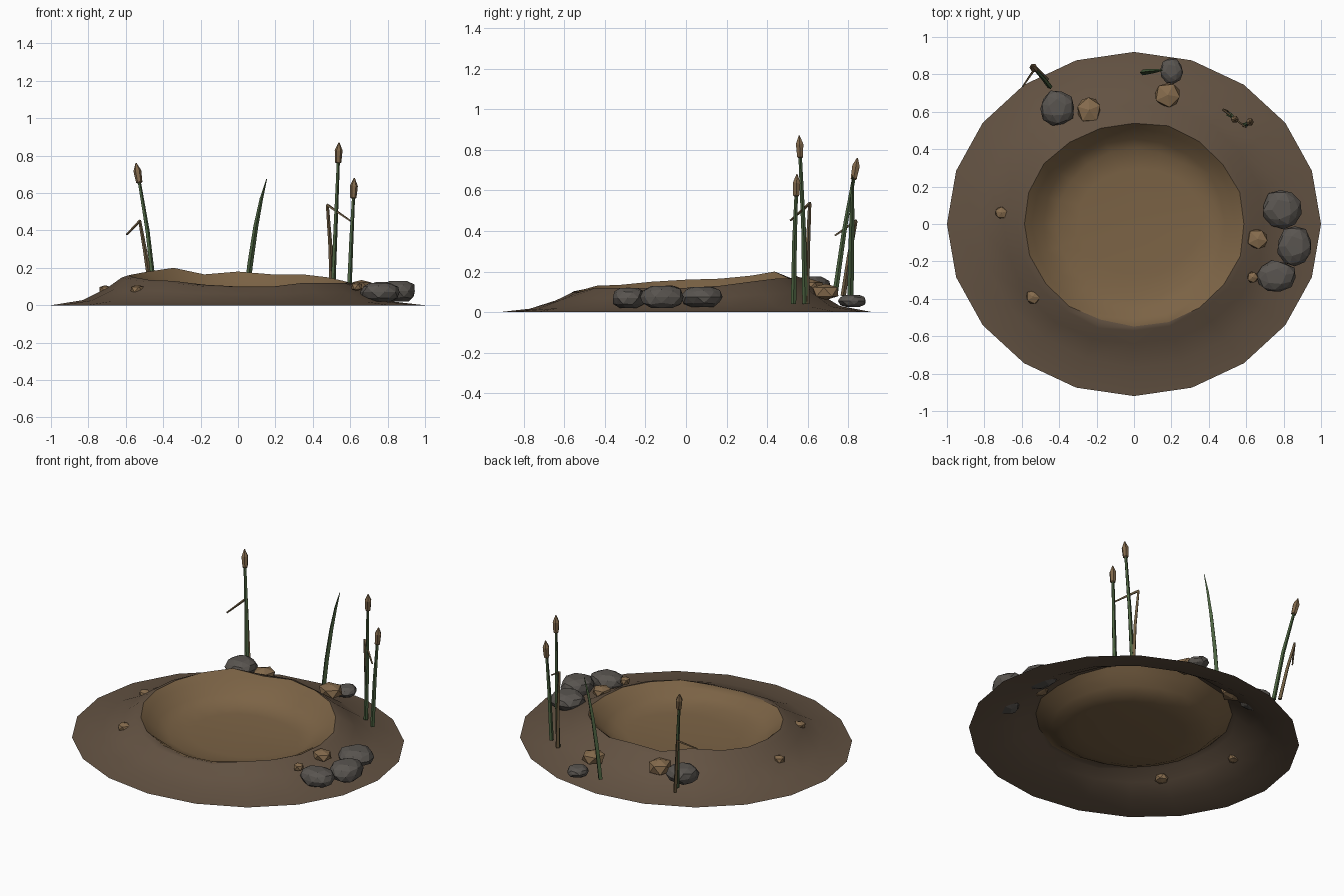
import bpy, bmesh, math, random
from mathutils import Vector, Matrix

if "Cube" in bpy.data.objects:
    bpy.data.objects.remove(bpy.data.objects["Cube"])

random.seed(4)


def mat(name, col):
    m = bpy.data.materials.new(name)
    m.diffuse_color = (*col, 1)
    m.use_nodes = True
    m.node_tree.nodes["Principled BSDF"].inputs["Base Color"].default_value = m.diffuse_color
    return m


EARTH = mat("earth", (0.125, 0.085, 0.055))
MUD = mat("mud", (0.2, 0.125, 0.06))
GREY = mat("grey_stone", (0.1, 0.09, 0.08))
TAN = mat("tan_stone", (0.24, 0.15, 0.075))
GREEN = mat("reed_green", (0.07, 0.12, 0.05))
DRY = mat("dry_reed", (0.16, 0.11, 0.055))
HEAD = mat("seed_head", (0.22, 0.14, 0.07))


def finish(bm, name, mats, smooth=None):
    me = bpy.data.meshes.new(name)
    bm.to_mesh(me)
    bm.free()
    for m in mats:
        me.materials.append(m)
    ob = bpy.data.objects.new(name, me)
    bpy.context.collection.objects.link(ob)
    if smooth:
        bpy.ops.object.select_all(action='DESELECT')
        ob.select_set(True)
        bpy.context.view_layer.objects.active = ob
        bpy.ops.object.shade_smooth_by_angle(angle=math.radians(smooth))
    return ob


# Crater mound: open shell, rings from outer edge over the rim to the floor
RIM = [.12, .13, .15, .165, .165, .18, .165, .20, .18, .165,
       .16, .15, .135, .13, .11, .10, .10, .12, .12, .12]
N = len(RIM)
# (x radius, y radius, share of rim height, base height, centre x, centre y)
RINGS = [(1, .92, 0, 0, 0, 0), (.83, .76, .17, 0, 0, 0), (.70, .645, .58, 0, 0, 0),
         (.625, .575, .93, 0, 0, 0), (.59, .545, 1, 0, 0, 0), (.55, .51, .72, .01, 0, 0),
         (.49, .46, .25, .03, 0, 0), (.43, .40, 0, .035, .01, 0), (.33, .285, 0, .025, .03, .015)]
bm = bmesh.new()
rings = []
for k, (rx, ry, share, base, cx, cy) in enumerate(RINGS):
    ring = []
    for i, h in enumerate(RIM):
        a = 2 * math.pi * i / N
        j = 1 + (random.uniform(-.015, .015) if 0 < k else 0)
        ring.append(bm.verts.new((cx + rx * j * math.cos(a), cy + ry * j * math.sin(a), base + share * h)))
    rings.append(ring)
for k in range(len(rings) - 1):
    for i in range(N):
        j = (i + 1) % N
        f = bm.faces.new((rings[k][i], rings[k][j], rings[k + 1][j], rings[k + 1][i]))
        f.material_index = 1 if k >= 4 else 0
mid = bm.verts.new((.03, .015, .02))
for i in range(N):
    bm.faces.new((rings[-1][i], rings[-1][(i + 1) % N], mid)).material_index = 1
finish(bm, "crater_mound", [EARTH, MUD], 40)


# Stones: flattened faceted lumps
def stone(name, x, y, z, rx, ry, rz, m, sub=2):
    bm = bmesh.new()
    bmesh.ops.create_icosphere(bm, subdivisions=sub, radius=1)
    rot = Matrix.Rotation(random.uniform(0, 6), 3, 'Z')
    for v in bm.verts:
        p = rot @ (v.co * random.uniform(.92, 1.06))
        pz = max(-.8, min(.8, p.z)) / .8
        v.co = (x + p.x * rx, y + p.y * ry, z + pz * rz)
    finish(bm, name, [m])


STONES = [(.79, .08, .075, .105, .105, .05, GREY, 2), (.86, -.12, .075, .095, .11, .055, GREY, 2),
          (.76, -.28, .07, .11, .085, .05, GREY, 2), (.66, -.08, .105, .06, .06, .03, TAN, 1),
          (.635, -.285, .1, .033, .033, .025, TAN, 1), (-.41, .62, .125, .095, .095, .05, GREY, 2),
          (-.24, .61, .12, .07, .075, .045, TAN, 1), (.2, .82, .055, .062, .068, .03, GREY, 2),
          (.18, .69, .1, .075, .072, .04, TAN, 1), (-.71, .06, .085, .036, .036, .022, TAN, 1),
          (-.54, -.39, .085, .042, .042, .025, TAN, 1)]
for i, s in enumerate(STONES):
    stone(f"stone_{i + 1}", *s)


# Reeds: tubes swept along a few points
def tube(name, pts, radii, m, sides=5):
    bm = bmesh.new()
    pts = [Vector(p) for p in pts]
    rings = []
    for i, p in enumerate(pts):
        d = (pts[min(i + 1, len(pts) - 1)] - pts[max(i - 1, 0)]).normalized()
        q = Vector((0, 0, 1)).rotation_difference(d)
        rings.append([bm.verts.new(p + q @ Vector((radii[i] * math.cos(t), radii[i] * math.sin(t), 0)))
                      for t in (2 * math.pi * s / sides for s in range(sides))])
    for a, b in zip(rings, rings[1:]):
        for s in range(sides):
            t = (s + 1) % sides
            bm.faces.new((a[s], a[t], b[t], b[s]))
    bm.faces.new(rings[0][::-1])
    bm.faces.new(rings[-1])
    finish(bm, name, [m])


def cattail(name, base, middle, top, length=.11):
    base, middle, top = Vector(base), Vector(middle), Vector(top)
    d = (top - middle).normalized()
    neck = top - d * length
    tube(name + "_stalk", [base, middle, neck + d * .01], [.014, .012, .009], GREEN)
    tube(name + "_head", [neck, neck + d * .005, neck + d * length * .62, top],
         [.012, .017, .021, .003], HEAD, 6)


cattail("tall_cattail", (.505, .587, .04), (.52, .58, .4), (.54, .558, .87))
cattail("short_cattail", (.592, .53, .04), (.605, .535, .35), (.622, .547, .68))
cattail("left_cattail", (-.45, .735, .09), (-.485, .78, .4), (-.545, .845, .76))

# Snapped dry stalks
tube("right_snapped_stalk", [(.503, .595, .04), (.495, .6, .3), (.478, .61, .535)],
     [.013, .011, .008], DRY, 4)
tube("right_snapped_tip", [(.476, .612, .538), (.6, .515, .452)], [.008, .005], DRY, 4)
tube("left_snapped_stalk", [(-.465, .775, .08), (-.495, .805, .28), (-.525, .838, .45)],
     [.013, .011, .008], DRY, 4)
tube("left_snapped_tip", [(-.523, .84, .452), (-.595, .735, .378)], [.008, .005], DRY, 4)

# Single curved blade
tube("reed_blade", [(.045, .81, .04), (.065, .813, .22), (.095, .817, .42), (.125, .82, .57), (.153, .822, .675)],
     [.015, .015, .013, .009, .002], GREEN, 4)
